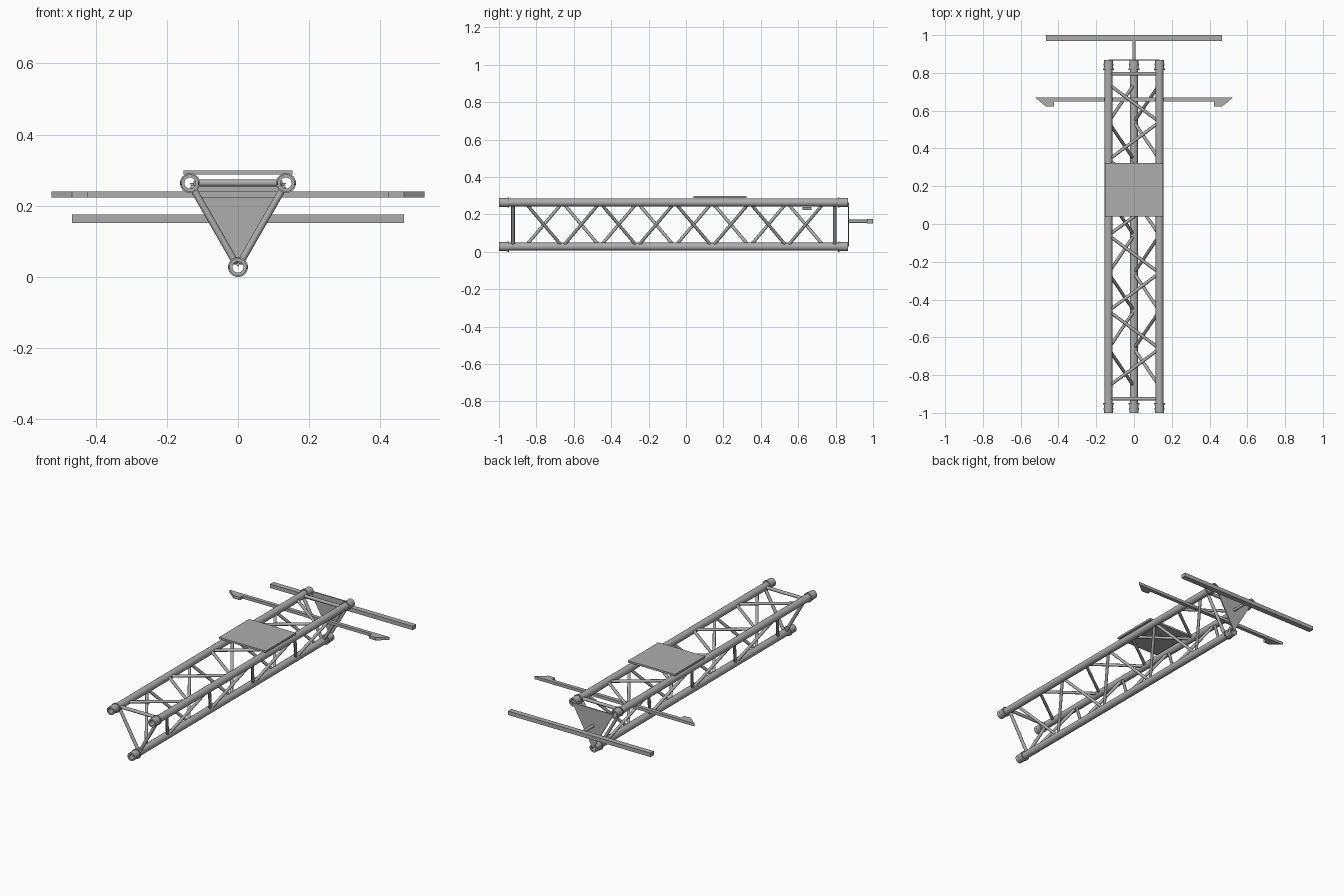
import bpy, bmesh, math
from mathutils import Vector

if "Cube" in bpy.data.objects:
    bpy.data.objects.remove(bpy.data.objects["Cube"], do_unlink=True)

grey = bpy.data.materials.new("aluminium_grey")
grey.use_nodes = True
COLOUR = (0.42, 0.42, 0.42, 1)
grey.diffuse_color = COLOUR
grey.node_tree.nodes["Principled BSDF"].inputs["Base Color"].default_value = COLOUR

FRONT, BACK = -1.0, 0.867
CHORDS = {"right": Vector((-0.135, 0, 0.264)),
          "left": Vector((0.135, 0, 0.264)),
          "bottom": Vector((0, 0, 0.028))}


def finish(name, bm, smooth=False):
    bmesh.ops.recalc_face_normals(bm, faces=bm.faces)
    mesh = bpy.data.meshes.new(name)
    bm.to_mesh(mesh)
    bm.free()
    mesh.materials.append(grey)
    obj = bpy.data.objects.new(name, mesh)
    bpy.context.collection.objects.link(obj)
    if smooth:
        bpy.ops.object.select_all(action='DESELECT')
        obj.select_set(True)
        bpy.context.view_layer.objects.active = obj
        bpy.ops.object.shade_smooth_by_angle(angle=math.radians(40))
    return obj


def add_rod(bm, a, b, radius, sides=12):
    """Solid round bar between two points."""
    axis = b - a
    matrix = axis.to_track_quat('Z', 'Y').to_matrix().to_4x4()
    matrix.translation = (a + b) / 2
    bmesh.ops.create_cone(bm, cap_ends=True, segments=sides, radius1=radius,
                          radius2=radius, depth=axis.length, matrix=matrix)


def add_pipe(bm, centre, y0, y1, outer, inner, sides=24):
    """Hollow pipe along y, made by spinning a rectangular profile."""
    corners = ((inner, y0), (outer, y0), (outer, y1), (inner, y1))
    loops = []
    for i in range(sides):
        t = math.tau * i / sides
        loops.append([bm.verts.new(centre + Vector((r * math.cos(t), y, r * math.sin(t))))
                      for r, y in corners])
    for i in range(sides):
        p, q = loops[i], loops[(i + 1) % sides]
        for j in range(4):
            k = (j + 1) % 4
            bm.faces.new((p[j], p[k], q[k], q[j]))


def add_prism(bm, outline, offset):
    """Extrude a flat outline along an offset."""
    face = bm.faces.new([bm.verts.new(p) for p in outline])
    result = bmesh.ops.extrude_face_region(bm, geom=[face], use_keep_orig=True)
    moved = [v for v in result["geom"] if isinstance(v, bmesh.types.BMVert)]
    bmesh.ops.translate(bm, verts=moved, vec=offset)


def box(name, low, high):
    bm = bmesh.new()
    low, high = Vector(low), Vector(high)
    outline = [(low.x, low.y, low.z), (high.x, low.y, low.z),
               (high.x, high.y, low.z), (low.x, high.y, low.z)]
    add_prism(bm, outline, (0, 0, high.z - low.z))
    return finish(name, bm)


def brace(bm, a, b, radius):
    """Bar between two chord axes, trimmed to stop in the pipe walls."""
    trim = (b - a).normalized() * 0.018
    add_rod(bm, a + trim, b - trim, radius)


# Three main pipes with end sleeves, collars and pins
for side, centre in CHORDS.items():
    bm = bmesh.new()
    add_pipe(bm, centre, FRONT + 0.002, BACK - 0.002, 0.021, 0.0155)
    finish(side + "_chord", bm, True)

    bm = bmesh.new()
    for end, inward in ((FRONT, 1), (BACK, -1)):
        add_pipe(bm, centre, *sorted((end, end + inward * 0.045)), 0.0245, 0.0158)
        add_pipe(bm, centre, *sorted((end + inward * 0.045, end + inward * 0.053)), 0.028, 0.0195)
        pin = centre + Vector((0, end + inward * 0.022, 0))
        for direction in (Vector((1, 0, 0)), Vector((-1, 0, 0))):
            add_rod(bm, pin + direction * 0.019, pin + direction * 0.026, 0.005, 10)
    finish(side + "_end_sleeves", bm, True)

# Zigzag lacing and end frames on each of the three sides
STEP, START, RUNS = 0.2, -0.86, 8
for name, first, second in (("right_side", "bottom", "right"),
                            ("left_side", "left", "bottom"),
                            ("top_side", "right", "left")):
    pair = (CHORDS[first], CHORDS[second])
    bm = bmesh.new()
    for i in range(RUNS):
        a = pair[i % 2] + Vector((0, START + i * STEP, 0))
        b = pair[(i + 1) % 2] + Vector((0, START + (i + 1) * STEP, 0))
        brace(bm, a, b, 0.0085)
    finish(name + "_lacing", bm, True)

    bm = bmesh.new()
    for y in (-0.925, 0.795):
        shift = Vector((0, y, 0))
        brace(bm, pair[0] + shift, pair[1] + shift, 0.0095)
    finish(name + "_end_braces", bm, True)

# Triangular plate closing the back end
bm = bmesh.new()
add_prism(bm, [c + Vector((0, BACK - 0.002, 0)) for c in CHORDS.values()], (0, 0.007, 0))
finish("back_plate", bm)

# Flat plate lying on the top pipes
box("top_plate", (-0.153, 0.04, 0.288), (0.153, 0.323, 0.299))

# Rear crossbar on a short stub
box("rear_crossbar", (-0.467, 0.968, 0.152), (0.467, 1.0, 0.175))
bm = bmesh.new()
add_rod(bm, Vector((0, BACK, 0.163)), Vector((0, 0.975, 0.163)), 0.009, 16)
finish("crossbar_stub", bm, True)

# Long crossbar with hooked ends
half = [(0.423, 0.648), (0.423, 0.622), (0.466, 0.622), (0.524, 0.67)]
outline = [(x, y, 0.223) for x, y in half] + [(-x, y, 0.223) for x, y in reversed(half)]
bm = bmesh.new()
add_prism(bm, outline, (0, 0, 0.017))
finish("hooked_crossbar", bm)
